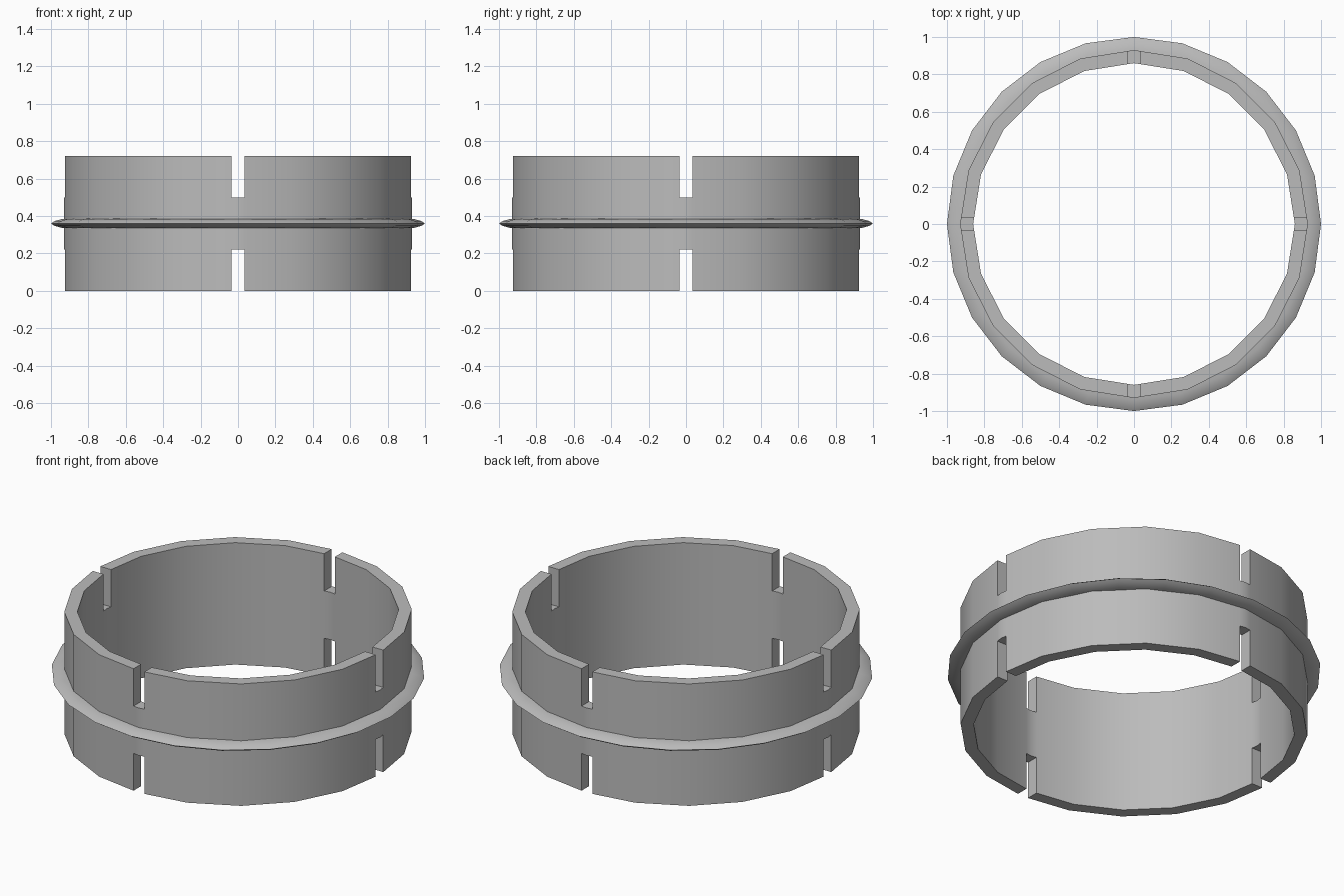
import bpy
import bmesh
from math import cos, sin, tau, radians

cube = bpy.data.objects.get("Cube")
if cube:
    bpy.data.objects.remove(cube, do_unlink=True)

grey = bpy.data.materials.new("mid grey")
grey.use_nodes = True
grey.diffuse_color = (0.5, 0.5, 0.5, 1)
grey.node_tree.nodes["Principled BSDF"].inputs["Base Color"].default_value = (0.5, 0.5, 0.5, 1)


def make_object(name, bm):
    bmesh.ops.recalc_face_normals(bm, faces=bm.faces)
    mesh = bpy.data.meshes.new(name)
    bm.to_mesh(mesh)
    bm.free()
    mesh.materials.append(grey)
    obj = bpy.data.objects.new(name, mesh)
    bpy.context.collection.objects.link(obj)
    return obj


def lathe(name, profile, sides):
    """Closed (radius, height) profile revolved around z."""
    bm = bmesh.new()
    loops = [[bm.verts.new((r * cos(tau * i / sides), r * sin(tau * i / sides), z))
              for r, z in profile] for i in range(sides)]
    n = len(profile)
    for i in range(sides):
        a, b = loops[i], loops[(i + 1) % sides]
        for j in range(n):
            k = (j + 1) % n
            bm.faces.new((a[j], b[j], b[k], a[k]))
    return make_object(name, bm)


def box(name, size, z):
    bm = bmesh.new()
    bmesh.ops.create_cube(bm, size=1)
    bmesh.ops.scale(bm, vec=size, verts=bm.verts)
    bmesh.ops.translate(bm, vec=(0, 0, z), verts=bm.verts)
    return make_object(name, bm)


def activate(obj):
    bpy.ops.object.select_all(action='DESELECT')
    obj.select_set(True)
    bpy.context.view_layer.objects.active = obj


HEIGHT, MIDDLE = 0.72, 0.36
SLOT_WIDTH, SLOT_DEPTH = 0.07, 0.22

# Ring wall
wall = lathe("ring_wall", [(0.86, 0), (0.93, 0), (0.93, HEIGHT), (0.86, HEIGHT)], 20)

# Four slots in each rim, cut by bars running across the ring
for z in (0, HEIGHT):
    for size in ((3, SLOT_WIDTH, 2 * SLOT_DEPTH), (SLOT_WIDTH, 3, 2 * SLOT_DEPTH)):
        cutter = box("slot_cutter", size, z)
        cutter.hide_render = True
        cut = wall.modifiers.new("slot", 'BOOLEAN')
        cut.operation = 'DIFFERENCE'
        cut.solver = 'EXACT'
        cut.object = cutter
        activate(wall)
        bpy.ops.object.modifier_apply(modifier=cut.name)
        bpy.data.objects.remove(cutter, do_unlink=True)

# Thin rounded flange around the middle
upper = [(0.89, 0.027), (0.94, 0.024), (0.98, 0.013)]
profile = ([(r, MIDDLE + h) for r, h in upper] + [(1.0, MIDDLE)]
           + [(r, MIDDLE - h) for r, h in reversed(upper)])
flange = lathe("middle_flange", profile, 24)

for obj in (wall, flange):
    activate(obj)
    bpy.ops.object.shade_smooth_by_angle(angle=radians(35))
